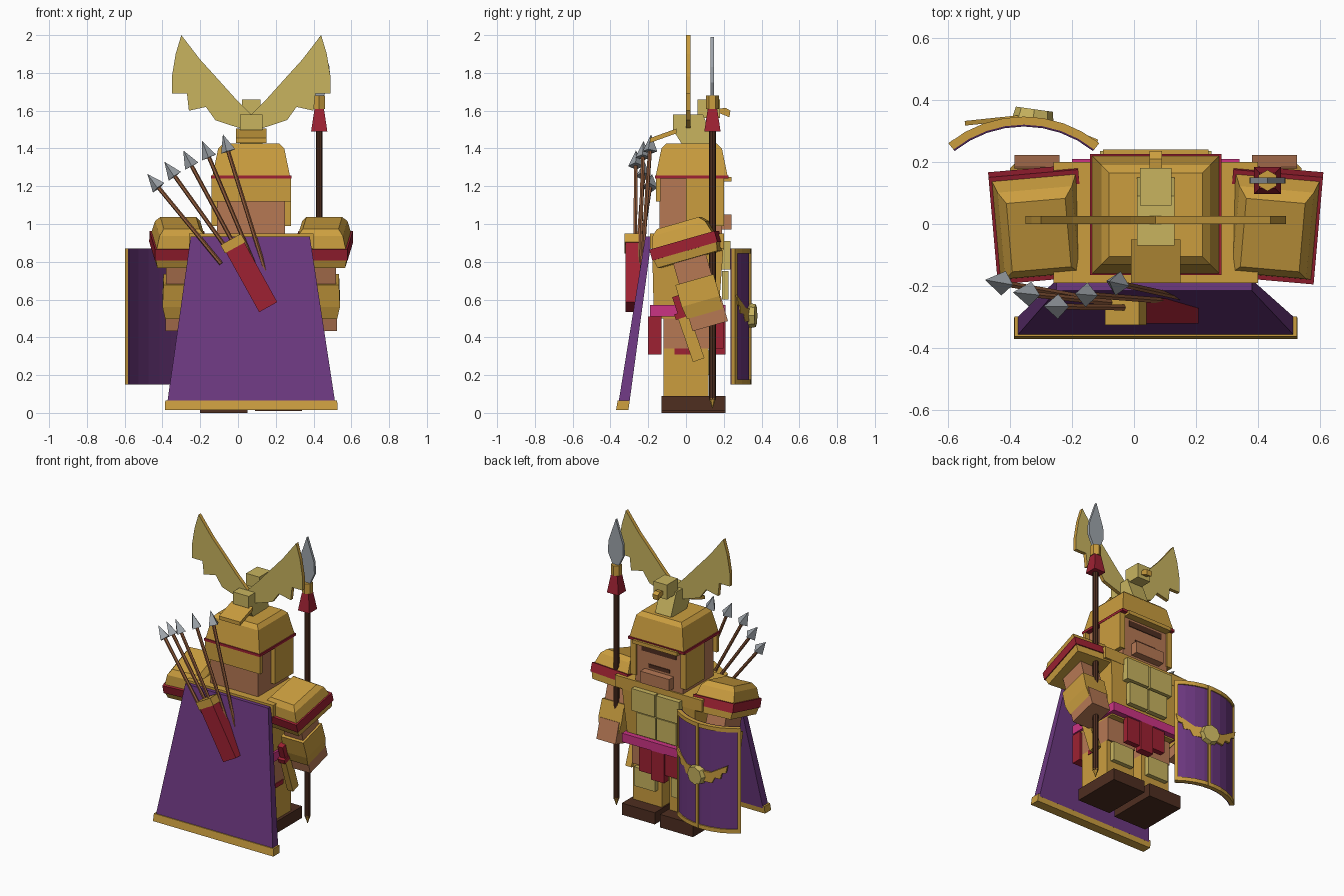
import bpy, bmesh, math
from mathutils import Matrix, Vector

if "Cube" in bpy.data.objects:
    bpy.data.objects.remove(bpy.data.objects["Cube"])

C = 0.07  # body centre line in x


def mat(name, r, g, b):
    m = bpy.data.materials.new(name)
    lin = [((v / 255 + 0.055) / 1.055) ** 2.4 for v in (r, g, b)]
    m.diffuse_color = (*lin, 1)
    m.use_nodes = True
    m.node_tree.nodes["Principled BSDF"].inputs["Base Color"].default_value = m.diffuse_color
    return m


gold = mat("gold", 203, 158, 63)
pale = mat("pale gold", 200, 180, 95)
purple = mat("purple", 108, 56, 128)
dark_purple = mat("dark purple", 70, 34, 82)
crimson = mat("crimson", 158, 33, 50)
pink = mat("magenta", 203, 52, 132)
skin = mat("skin", 182, 120, 84)
dark = mat("dark brown", 78, 46, 32)
wood = mat("wood brown", 145, 92, 60)
steel = mat("steel", 158, 164, 170)
I = Matrix.Identity(4)


def rot(deg, axis):
    return Matrix.Rotation(math.radians(deg), 4, axis)


def finish(name, bm, mats, M=I):
    bmesh.ops.transform(bm, matrix=M, verts=bm.verts)
    bmesh.ops.recalc_face_normals(bm, faces=bm.faces)
    me = bpy.data.meshes.new(name)
    bm.to_mesh(me)
    bm.free()
    for m in mats:
        me.materials.append(m)
    ob = bpy.data.objects.new(name, me)
    bpy.context.collection.objects.link(ob)
    return ob


def skin_rings(rings):
    """Join equal-sized closed rings into a capped solid; caps are material 0, sides 1."""
    bm = bmesh.new()
    vs = [[bm.verts.new(p) for p in r] for r in rings]
    n = len(vs[0])
    for a, b in zip(vs, vs[1:]):
        for i in range(n):
            bm.faces.new((a[i], a[(i + 1) % n], b[(i + 1) % n], b[i])).material_index = 1
    bm.faces.new(vs[0])
    bm.faces.new(vs[-1])
    return bm


def loft(name, m, levels, M=I):
    """Stack of rectangles (z, x0, x1, y0, y1)."""
    rings = [[(a, c, z), (b, c, z), (b, d, z), (a, d, z)] for z, a, b, c, d in levels]
    return finish(name, skin_rings(rings), [m, m], M)


def box(name, m, x0, x1, y0, y1, z0, z1, M=I):
    return loft(name, m, [(z0, x0, x1, y0, y1), (z1, x0, x1, y0, y1)], M)


def prism(name, m, pts, lo, hi, plane="xz", edge=None, M=I):
    """Flat outline in the xz or yz plane, given thickness."""
    f = (lambda p, d: (p[0], d, p[1])) if plane == "xz" else (lambda p, d: (d, p[0], p[1]))
    bm = skin_rings([[f(p, d) for p in pts] for d in (lo, hi)])
    return finish(name, bm, [m, edge or m], M)


def rod(name, m, p, q, r0, r1, n=6):
    p, q = Vector(p), Vector(q)
    bm = bmesh.new()
    bmesh.ops.create_cone(bm, cap_ends=True, segments=n, radius1=r0, radius2=r1, depth=(q - p).length)
    M = Matrix.Translation((p + q) / 2) @ (q - p).to_track_quat('Z', 'Y').to_matrix().to_4x4()
    return finish(name, bm, [m], M)


def arc(name, m, r0, r1, a0, a1, z0, z1, n=8):
    """Curved wall around the shield axis, angles measured from +y."""
    rings = []
    for i in range(n + 1):
        a = math.radians(a0 + (a1 - a0) * i / n)
        s, c = math.sin(a), math.cos(a)
        rings.append([(-0.355 + r * s, -0.04 + r * c, z) for r, z in ((r0, z0), (r1, z0), (r1, z1), (r0, z1))])
    return finish(name, skin_rings(rings), [m, m])


# Legs, arms and shoulder pads, once per side
for s, side in ((1, "right"), (-1, "left")):
    S = Matrix.Translation((C, 0, 0)) @ Matrix.Diagonal((s, 1, 1, 1))
    box(side + "_boot", dark, 0.02, 0.27, -0.13, 0.21, 0.01 if s > 0 else 0, 0.09, S)
    box(side + "_leg", gold, 0.03, 0.25, -0.12, 0.12, 0.09, 0.34, S)
    box(side + "_thigh", skin, 0.03, 0.25, -0.12, 0.13, 0.34, 0.52, S)
    box(side + "_knee_band", crimson, 0.025, 0.255, -0.06, 0.03, 0.31, 0.34, S)
    box(side + "_shin_plate", pale, 0.06, 0.22, 0.12, 0.15, 0.2, 0.33, S)
    A = S @ Matrix.Translation((0.38, 0, 0.88)) @ rot(-5, 'Z') @ rot(16, 'X')
    loft(side + "_pad_lip", gold, [(-0.07, -0.13, 0.13, -0.165, 0.165), (-0.02, -0.14, 0.14, -0.175, 0.175)], A)
    box(side + "_pad_band", crimson, -0.145, 0.145, -0.18, 0.18, -0.025, 0.035, A)
    loft(side + "_pad_dome", gold, [(0.035, -0.135, 0.135, -0.165, 0.165),
                                    (0.1, -0.12, 0.12, -0.145, 0.145),
                                    (0.13, -0.095, 0.095, -0.115, 0.115)], A)
    A = S @ Matrix.Translation((0.38, 0, 0.88)) @ rot(16, 'X')
    box(side + "_upper_arm", skin, -0.07, 0.07, -0.09, 0.09, -0.22, -0.05, A)
    loft(side + "_bracer", gold, [(-0.37, -0.075, 0.075, -0.1, 0.095), (-0.3, -0.085, 0.09, -0.11, 0.1),
                                  (-0.18, -0.085, 0.085, -0.11, 0.1)], A)
    box(side + "_hand", skin, -0.07, 0.075, -0.09, 0.105, -0.44, -0.3, A)
    # Chest tiles, cheek guards and crest wings
    box(side + "_chest_tile", pale, 0.005, 0.18, 0.19, 0.235, 0.76, 0.91, S)
    box(side + "_belly_tile", pale, 0.005, 0.15, 0.19, 0.225, 0.6, 0.75, S)
    box(side + "_cheek_guard", gold, 0.17, 0.21, 0.0, 0.2, 0.99, 1.25, S)
    wing = [(0, 1.58), (0.08, 1.66), (0.17, 1.76), (0.27, 1.87), (0.37, 2.0), (0.4, 1.9), (0.42, 1.78),
            (0.42, 1.69), (0.34, 1.69), (0.33, 1.6), (0.24, 1.62), (0.19, 1.55), (0.1, 1.52), (0, 1.49)]
    prism(side + "_crest_wing", pale, wing, 0.0, 0.025, edge=gold, M=S)

# Torso, belt and skirt
loft("torso", gold, [(0.5, -0.18, 0.32, -0.17, 0.17), (0.9, -0.21, 0.35, -0.18, 0.2)])
box("shoulder_yoke", gold, -0.26, 0.4, -0.19, 0.2, 0.87, 0.95)
box("belt", pink, -0.2, 0.34, -0.19, 0.21, 0.51, 0.57)
for i, z in enumerate((0.36, 0.31, 0.34)):
    x = C - 0.15 + 0.1 * i
    box("front_skirt_strip", crimson, x, x + 0.1, 0.16, 0.21 - 0.012 * (i != 1), z, 0.52)
box("back_skirt", crimson, -0.19, 0.33, -0.2, -0.13, 0.31, 0.51)

# Head with face details
box("head", skin, -0.11, 0.25, -0.14, 0.19, 0.95, 1.26)
box("eyes", dark, C - 0.13, C + 0.13, 0.187, 0.195, 1.17, 1.21)
box("mouth", dark, C - 0.08, C + 0.08, 0.187, 0.195, 1.065, 1.09)
box("chin", skin, C - 0.11, C + 0.11, 0.18, 0.24, 0.97, 1.05)

# Helmet
box("neck_guard", gold, -0.14, 0.28, -0.16, -0.135, 1.12, 1.25)
box("helmet_band", crimson, -0.142, 0.282, -0.165, 0.225, 1.24, 1.257)
loft("helmet_dome", gold, [(1.255, -0.135, 0.275, -0.16, 0.22), (1.4, -0.105, 0.245, -0.13, 0.19),
                           (1.425, -0.08, 0.22, -0.105, 0.165)])
box("visor", gold, -0.1, 0.24, 0.19, 0.24, 1.225, 1.25)

# Bird crest on the helmet
prism("bird_body", pale, [(-0.07, 1.5), (-0.07, 1.58), (0.09, 1.58), (0.15, 1.43), (0.1, 1.42), (-0.02, 1.42)],
      0.01, 0.13, "yz")
prism("bird_tail", gold, [(-0.19, 1.43), (-0.05, 1.48), (-0.05, 1.505), (-0.19, 1.455)], -0.01, 0.15, "yz")
box("bird_head", pale, 0.02, 0.12, 0.06, 0.18, 1.56, 1.66)
prism("bird_beak", gold, [(0.17, 1.61), (0.21, 1.615), (0.235, 1.6), (0.23, 1.565), (0.17, 1.59)], 0.05, 0.09, "yz")

# Cape with hem
loft("cape", purple, [(0.05, -0.375, 0.515, -0.358, -0.3), (0.935, -0.25, 0.38, -0.215, -0.18)])
loft("cape_hem", gold, [(0.015, -0.387, 0.527, -0.37, -0.305), (0.065, -0.385, 0.525, -0.362, -0.298)])

# Quiver and fan of arrows
Q = Matrix.Translation((0.16, -0.28, 0.56)) @ rot(-29, 'Y')
box("quiver", crimson, -0.055, 0.055, -0.04, 0.04, 0, 0.37, Q)
box("quiver_rim", gold, -0.062, 0.062, -0.045, 0.045, 0.36, 0.41, Q)
for tip, base in (((-0.48, -0.18, 1.265), (-0.09, -0.25, 0.79)), ((-0.39, -0.22, 1.33), (-0.01, -0.26, 0.8)),
                  ((-0.29, -0.265, 1.39), (0.05, -0.27, 0.76)), ((-0.19, -0.225, 1.44), (0.13, -0.25, 0.68)),
                  ((-0.08, -0.185, 1.475), (0.17, -0.24, 0.67))):
    t, b = Vector(tip), Vector(base)
    neck = t + (b - t).normalized() * 0.095
    rod("arrow_shaft", wood, b, neck, 0.011, 0.011)
    rod("arrow_head", steel, neck, t, 0.04, 0, 4)

# Spear
X, Y = 0.43, 0.14
rod("spear_shaft", dark, (X, Y, 0.07), (X, Y, 1.5), 0.018, 0.018, 8)
rod("spear_butt", gold, (X, Y, 0.08), (X, Y, 0.02), 0.02, 0, 6)
loft("spear_tassel", crimson, [(1.49, X - 0.043, X + 0.043, Y - 0.043, Y + 0.043),
                               (1.61, X - 0.025, X + 0.025, Y - 0.025, Y + 0.025)])
rod("spear_socket", gold, (X, Y, 1.61), (X, Y, 1.68), 0.034, 0.034, 6)
blade = [(-0.02, 1.67), (-0.058, 1.75), (-0.055, 1.83), (0, 1.99), (0.055, 1.83), (0.058, 1.75), (0.02, 1.67)]
prism("spear_blade", steel, [(X + x, z) for x, z in blade], Y - 0.009, Y + 0.009)

# Sheathed sword at the hip
W = Matrix.Translation((0.37, -0.05, 0.62)) @ rot(19, 'X')
box("sword_grip", crimson, -0.02, 0.02, -0.025, 0.025, -0.1, 0.0, W)
box("sword_guard", crimson, -0.025, 0.025, -0.045, 0.045, -0.12, -0.09, W)
box("scabbard", gold, -0.022, 0.022, -0.032, 0.032, -0.36, -0.12, W)

# Curved shield with rims, spine and winged boss
arc("shield_lining", dark_purple, 0.354, 0.36, -39, 39, 0.15, 0.87)
arc("shield_panel", purple, 0.36, 0.378, -38.5, 38.5, 0.16, 0.86)
for z in (0.15, 0.843):
    arc("shield_rim", gold, 0.36, 0.386, -39, 39, z, z + 0.027)
for a in (-39, 3, 36):
    arc("shield_bar", gold, 0.36, 0.386, a, a + 3, 0.15, 0.87, 1)
B = Matrix.Translation((-0.325, 0.34, 0.515)) @ rot(-8, 'Z')
p, q = B @ Vector((0, -0.01, 0)), B @ Vector((0, 0.03, 0))
rod("shield_boss", pale, p, q, 0.068, 0.06, 8)
feather = [(0.03, -0.03), (0.03, 0.04), (0.1, 0.04), (0.22, 0.11), (0.21, 0.06), (0.18, 0.05),
           (0.17, 0.01), (0.13, 0.01), (0.11, -0.03)]
for s in (1, -1):
    prism("boss_wing", gold, [(s * x, z) for x, z in feather], 0.0, 0.015, M=B @ rot(-14 * s, 'Z'))
